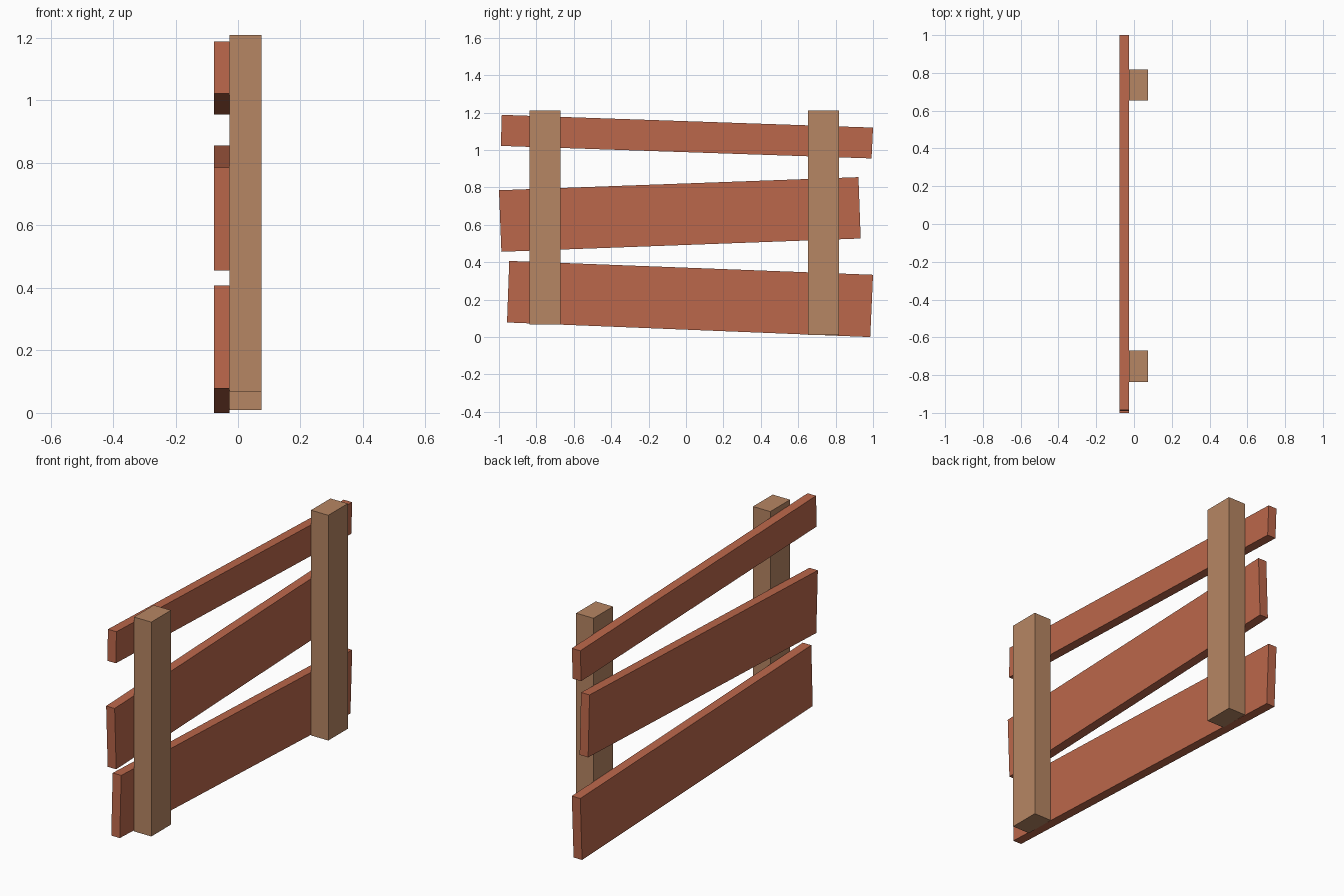
import bpy, bmesh

if "Cube" in bpy.data.objects:
    bpy.data.objects.remove(bpy.data.objects["Cube"])


def material(name, color):
    m = bpy.data.materials.new(name)
    m.diffuse_color = (*color, 1)
    m.use_nodes = True
    m.node_tree.nodes["Principled BSDF"].inputs["Base Color"].default_value = m.diffuse_color
    return m


def board(name, corners, x0, x1, mat):
    """Extrude a (y, z) outline from x0 to x1."""
    bm = bmesh.new()
    face = bm.faces.new([bm.verts.new((x0, y, z)) for y, z in corners])
    ext = bmesh.ops.extrude_face_region(bm, geom=[face])
    verts = [g for g in ext["geom"] if isinstance(g, bmesh.types.BMVert)]
    bmesh.ops.translate(bm, verts=verts, vec=(x1 - x0, 0, 0))
    bmesh.ops.recalc_face_normals(bm, faces=bm.faces)
    mesh = bpy.data.meshes.new(name)
    bm.to_mesh(mesh)
    bm.free()
    mesh.materials.append(mat)
    bpy.context.collection.objects.link(bpy.data.objects.new(name, mesh))


plank_mat = material("plank_wood", (0.50, 0.136, 0.07))
post_mat = material("post_wood", (0.47, 0.238, 0.125))

# Crooked planks
planks = {
    "top_plank": [(-0.985, 1.188), (1.0, 1.12), (0.992, 0.955), (-0.99, 1.022)],
    "middle_plank": [(-1.0, 0.785), (0.922, 0.855), (0.934, 0.527), (-0.987, 0.456)],
    "bottom_plank": [(-0.945, 0.407), (1.0, 0.333), (0.985, 0.0), (-0.957, 0.078)],
}
for name, corners in planks.items():
    board(name, corners, -0.077, -0.027, plank_mat)

# Upright posts: y range and bottom height
for name, y0, y1, z0 in [("near_post", -0.837, -0.671, 0.068),
                         ("far_post", 0.653, 0.817, 0.01)]:
    board(name, [(y0, z0), (y1, z0), (y1, 1.21), (y0, 1.21)], -0.027, 0.075, post_mat)
